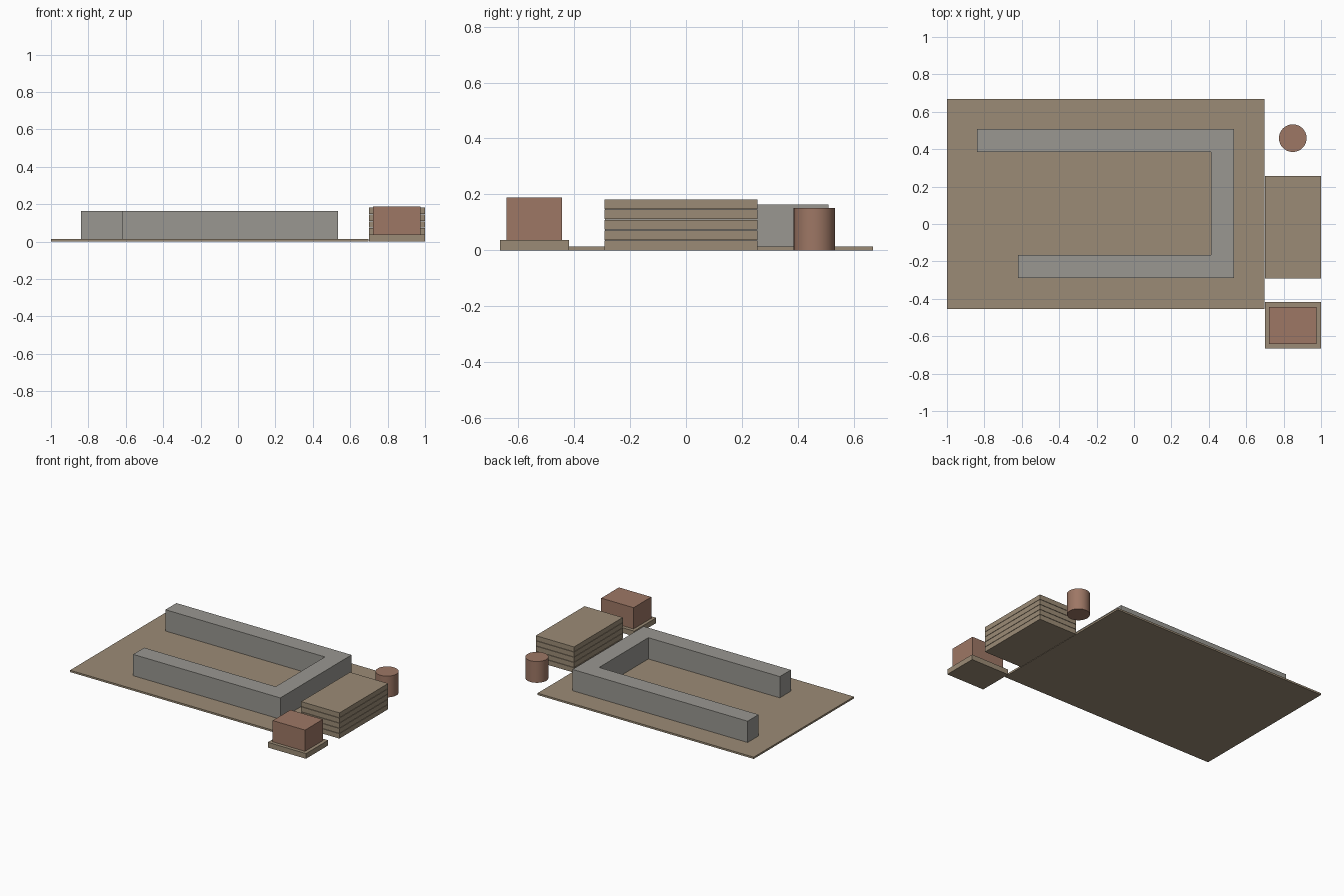
import bpy
import bmesh

cube = bpy.data.objects.get("Cube")
if cube:
    bpy.data.objects.remove(cube, do_unlink=True)


def material(name, rgb):
    mat = bpy.data.materials.new(name)
    mat.use_nodes = True
    colour = (*rgb, 1)
    mat.diffuse_color = colour
    bsdf = mat.node_tree.nodes["Principled BSDF"]
    bsdf.inputs["Base Color"].default_value = colour
    bsdf.inputs["Roughness"].default_value = 0.8
    return mat


TAN = material("tan", (0.33, 0.26, 0.18))
GREY = material("stone_grey", (0.32, 0.31, 0.285))
RED = material("brick_red", (0.34, 0.185, 0.13))


def prism(name, outline, z0, z1, mat):
    """Extrude a flat outline from z0 up to z1."""
    bm = bmesh.new()
    base = bm.faces.new([bm.verts.new((x, y, z0)) for x, y in outline])
    top = bmesh.ops.extrude_face_region(bm, geom=[base])["geom"]
    verts = [v for v in top if isinstance(v, bmesh.types.BMVert)]
    bmesh.ops.translate(bm, verts=verts, vec=(0, 0, z1 - z0))
    bmesh.ops.recalc_face_normals(bm, faces=bm.faces)
    mesh = bpy.data.meshes.new(name)
    bm.to_mesh(mesh)
    bm.free()
    mesh.materials.append(mat)
    obj = bpy.data.objects.new(name, mesh)
    bpy.context.collection.objects.link(obj)
    return obj


def box(name, x0, x1, y0, y1, z0, z1, mat):
    return prism(name, [(x0, y0), (x1, y0), (x1, y1), (x0, y1)], z0, z1, mat)


# Ground slab
box("ground_slab", -1, 0.697, -0.455, 0.669, 0, 0.013, TAN)

# U-shaped wall, open to the -x side, with a longer back arm
wall = [(-0.62, -0.29), (0.535, -0.29), (0.535, 0.509), (-0.84, 0.509),
        (-0.84, 0.386), (0.412, 0.386), (0.412, -0.166), (-0.62, -0.166)]
prism("wall", wall, 0.001, 0.164, GREY)

# Stack of boards with narrow gaps
for i in range(5):
    z = i * 0.037
    box(f"board_{i + 1}", 0.7, 1, -0.291, 0.256, z, z + 0.0345, TAN)

# Crate on a pallet
box("pallet", 0.7, 1, -0.666, -0.418, 0, 0.037, TAN)
box("crate", 0.722, 0.976, -0.642, -0.443, 0.0372, 0.188, RED)

# Barrel
bpy.ops.mesh.primitive_cylinder_add(vertices=32, radius=0.074, depth=0.151,
                                    location=(0.849, 0.459, 0.0755))
barrel = bpy.context.object
barrel.name = "barrel"
barrel.data.materials.append(RED)
bpy.ops.object.shade_smooth_by_angle()
